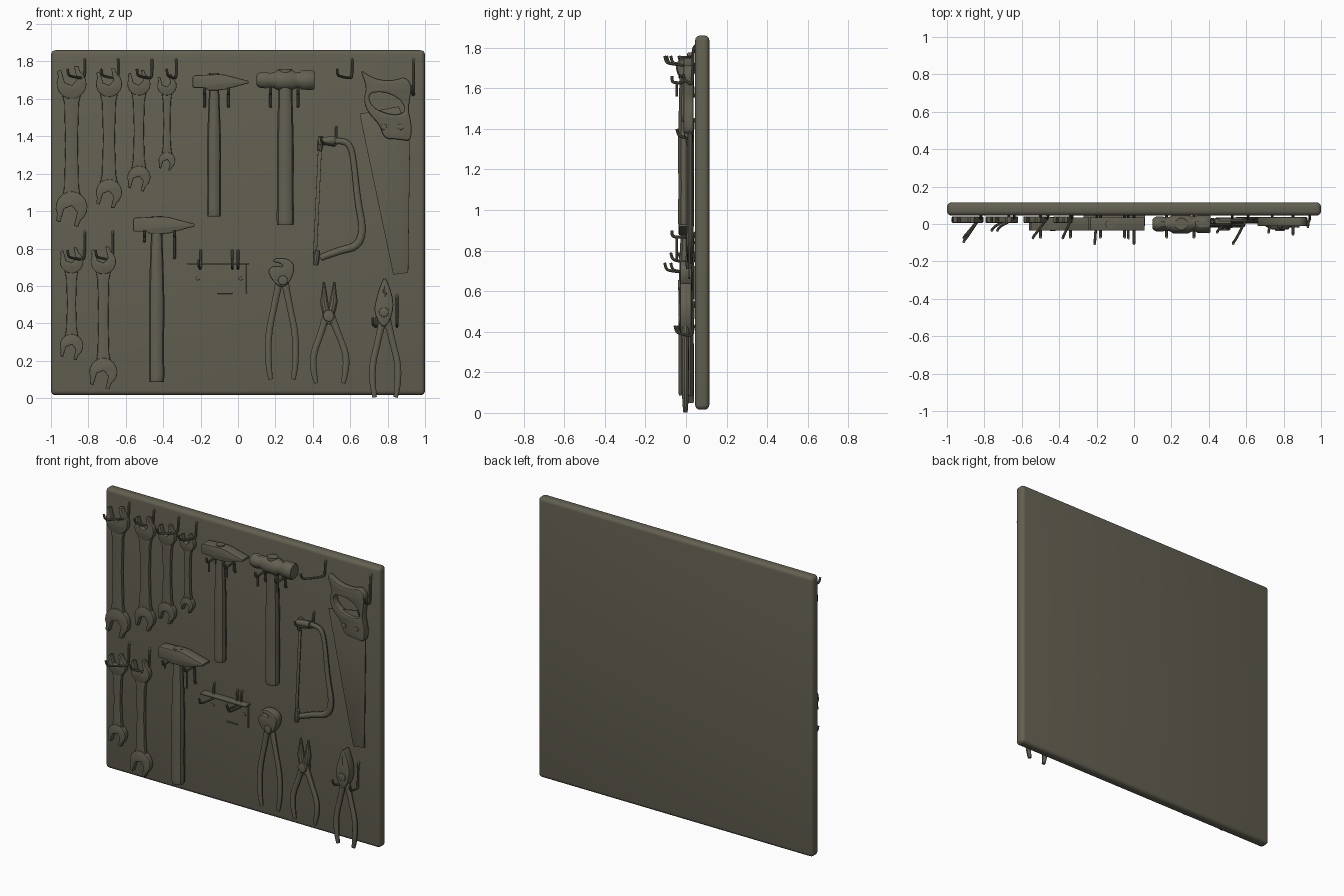
import bpy, bmesh
from math import cos, sin, radians, pi
from mathutils import Matrix, Vector

if "Cube" in bpy.data.objects:
    bpy.data.objects.remove(bpy.data.objects["Cube"], do_unlink=True)

UNIT = 0.01  # helper coordinates are written in hundredths

paint = bpy.data.materials.new("olive_grey")
paint.use_nodes = True
paint.diffuse_color = (0.125, 0.117, 0.083, 1)
paint.node_tree.nodes["Principled BSDF"].inputs["Base Color"].default_value = paint.diffuse_color
parts = []


def finish(name, bm):
    """Weld the mesh, colour it and link it to the scene."""
    bmesh.ops.remove_doubles(bm, verts=bm.verts, dist=0.0001)
    bmesh.ops.recalc_face_normals(bm, faces=bm.faces)
    mesh = bpy.data.meshes.new(name)
    bm.to_mesh(mesh)
    bm.free()
    mesh.materials.append(paint)
    part = bpy.data.objects.new(name, mesh)
    bpy.context.collection.objects.link(part)
    parts.append(part)


def solidify_curve(name, curve, matrix):
    """Turn a temporary curve into a mesh part."""
    temp = bpy.data.objects.new("temp_curve", curve)
    bpy.context.collection.objects.link(temp)
    graph = bpy.context.evaluated_depsgraph_get()
    mesh = bpy.data.meshes.new_from_object(temp.evaluated_get(graph))
    bm = bmesh.new()
    bm.from_mesh(mesh)
    bm.transform(matrix)
    bpy.data.objects.remove(temp, do_unlink=True)
    bpy.data.meshes.remove(mesh)
    finish(name, bm)


def add_spline(curve, points, radii, smooth, closed):
    spline = curve.splines.new("NURBS" if smooth else "POLY")
    spline.points.add(len(points) - 1)
    for target, point, radius in zip(spline.points, points, radii):
        target.co = (*(Vector(point) * UNIT), 1)
        target.radius = radius * UNIT
    spline.use_cyclic_u = closed
    if smooth:
        spline.order_u = 3
        spline.use_endpoint_u = not closed
        spline.resolution_u = 5


def plate(name, loops, back, front, edge=0.5, smooth=False):
    """Flat part cut from x-z outlines; further loops are holes."""
    curve = bpy.data.curves.new(name, "CURVE")
    curve.dimensions = "2D"
    curve.fill_mode = "BOTH"
    curve.bevel_depth = edge * UNIT
    curve.bevel_resolution = 1
    curve.offset = -edge * UNIT
    curve.extrude = ((back - front) / 2 - edge) * UNIT
    for loop in loops:
        ones = [1 / UNIT] * len(loop)
        add_spline(curve, [(x, z, 0) for x, z in loop], ones, smooth, True)
    move = Matrix.Translation((0, (back + front) / 2 * UNIT, 0))
    solidify_curve(name, curve, move @ Matrix.Rotation(pi / 2, 4, "X"))


def tube(name, points, radii, smooth=True, depth=1, y=0):
    """Round bar through x-y-z points; depth flattens it front to back."""
    if not isinstance(radii, (list, tuple)):
        radii = [radii] * len(points)
    curve = bpy.data.curves.new(name, "CURVE")
    curve.dimensions = "3D"
    curve.bevel_depth = 1
    curve.bevel_resolution = 3
    curve.use_fill_caps = True
    add_spline(curve, points, radii, smooth, False)
    flatten = Matrix.Translation((0, y * UNIT, 0)) @ Matrix.Diagonal((1, depth, 1, 1))
    solidify_curve(name, curve, flatten)


def limb(name, points, radii, depth=1, y=0):
    """Bar that stays parallel to the board."""
    tube(name, [(x, 0, z) for x, z in points], radii, True, depth, y)


def disc(x, z, rx, rz):
    return [(x + rx * cos(a * pi / 8), z + rz * sin(a * pi / 8)) for a in range(16)]


def jaw_head(x, z, r, angle):
    """Open wrench head: a round outline with a notch facing the angle."""
    shape = [(1.05, 0.72)]
    shape += [(cos(radians(a)), sin(radians(a))) for a in range(50, 311, 20)]
    shape += [(1.05, -0.72), (1.1, -0.45), (0.2, -0.42), (-0.1, 0), (0.2, 0.42), (1.1, 0.45)]
    c, s = cos(radians(angle)), sin(radians(angle))
    return [(x + r * (u * c - v * s), z + r * (u * s + v * c)) for u, v in shape]


# Board with rounded edges
bm = bmesh.new()
bmesh.ops.create_cube(bm, size=1)
bm.transform(Matrix.Translation((0, 0.08, 0.938)) @ Matrix.Diagonal((2, 0.07, 1.844, 1)))
bmesh.ops.bevel(bm, geom=bm.edges[:], offset=0.024, segments=4, profile=0.5, affect="EDGES")
finish("board", bm)

# Wrenches: x, top and bottom head heights, head radii, shaft half width
wrenches = [(-89, 168, 102, 8, 8.5, 3.9), (-69, 168, 110, 7, 7, 3.7),
            (-53, 168, 118, 6.2, 6.2, 3.1), (-38, 167, 127, 5.2, 4.5, 2.1),
            (-89, 73, 28, 6.3, 6.3, 2.8), (-72, 73, 14, 6.8, 7.5, 3.1)]
for x, top, low, big, small, w in wrenches:
    plate("wrench_top_jaw", [jaw_head(x, top, big, 104)], 4, 0.6)
    plate("wrench_bottom_jaw", [jaw_head(x, low, small, 255)], 4, 0.6)
    a, b = top - big * 0.55, low + small * 0.55
    side = [(1.35, a), (1, a - 6), (0.85, (a + b) / 2), (1, b + 6), (1.35, b)]
    outline = [(x + w * k, z) for k, z in side] + [(x - w * k, z) for k, z in reversed(side)]
    plate("wrench_shaft", [outline], 3.6, 1, 0.6)


# Wedge hammers
def wedge_hammer(x, z, s, length):
    head = [(-11.5, 2.6), (-10.5, 3.6), (3, 4.2), (6, 3.9), (18.5, 0.6), (18.5, -0.6),
            (6, -4), (2, -4.4), (-3, -4.4), (-5, -3.2), (-10.5, -3.2), (-11.5, -2.6)]
    plate("hammer_head", [[(x + u * s, z + v * s) for u, v in head]], 3.6, -3.6, 0.6)
    drop = [4.8, -6, -14, -length / 2, -length * 0.8, -length, -length]
    limb("hammer_handle", [(x, z + d) for d in drop],
         [2.6 * s, 2.7 * s, 3.1 * s, 3.9 * s, 3.5 * s, 3.9 * s, 3.3 * s], 0.95)


wedge_hammer(-12.8, 169, 1, 72)
wedge_hammer(-43.5, 92.5, 1.1, 84)

# Ball hammer
tube("ball_hammer_head", [(x, 0, 170) for x in (10, 10.5, 12, 15, 16.5, 19, 21, 29, 31, 33, 34, 40, 41)],
     [2.8, 3.6, 4.4, 4.6, 4, 4.3, 5.6, 5.6, 4.5, 4.5, 5.3, 5.5, 4.8], False, 0.9)
limb("ball_hammer_handle", [(25.3, z) for z in (176, 164, 155, 130, 110, 93, 92.5)],
     [3.6, 3.8, 4, 4.7, 4.3, 4.8, 4.3], 0.9)

# Hacksaw: frame, blade and end fittings
limb("hacksaw_frame", [(44, 137), (54, 138), (60, 136), (62, 126), (64, 105), (67, 90),
                       (64, 81), (54, 79), (44, 75)],
     [1.6, 1.7, 1.7, 1.6, 1.8, 2, 2.2, 2, 1.8], 0.8, 2)
plate("hacksaw_blade", [[(43, 138), (45, 138), (42, 73), (40, 73)]], 2.3, 1.8, 0.1)
for x, z in ((44, 136), (42, 75)):
    limb("hacksaw_fitting", [(x + 0.5, z + 4), (x, z), (x - 0.5, z - 4)], [1.4, 2.2, 1.4], 1, 1.5)
limb("hacksaw_pin", [(43, 137), (52, 138)], 2.3, 0.9, 1)

# Hand saw: blade, grip with a finger hole, and bolts
plate("saw_blade", [[(65, 152), (83, 66), (91, 67), (92, 140), (86, 156)]], 2, 1.2, 0.1)
grip = [(65, 176), (69, 173), (76, 170), (84, 170), (89, 172), (93, 168), (92, 160),
        (91, 154), (93, 146), (92.5, 137), (86, 138.5), (78, 138.5), (76, 146),
        (69, 153), (67, 160), (69, 166)]
hole = [(69, 163), (78, 164), (87, 160), (90, 153), (83, 151), (72, 155)]
plate("saw_grip", [grip, hole], 3.7, -1.2, 0.8, True)
for x in (78, 87):
    plate("saw_bolt", [disc(x, 145, 1.6, 1.6)], 3, -1.8, 0.3)


# Pliers and pincers: two crossing handles joined by a pivot
def handles(name, x, top, low, spread, lean=0):
    for side in (-1, 1):
        tall = top - low
        limb(name, [(x + side, top + 3), (x + side * spread * 0.55 + lean, top - tall * 0.25),
                    (x + side * spread + lean, top - tall * 0.55),
                    (x + side * spread * 0.95 + lean, low + 5),
                    (x + side * spread * 0.8 + lean, low)], [2.2, 1.7, 1.9, 1.8, 1.2], 0.9, -0.3)


handles("pincer_handle", 23.5, 62, 10, 7.5)
pincer_jaws = [(18, 73), (20, 75), (26, 75), (30, 72), (30, 67), (27, 61), (23, 59),
               (19, 62), (16, 67), (17, 70), (21, 71), (24, 70), (23, 72)]
plate("pincer_jaws", [pincer_jaws], 3, -3, 0.8, True)
plate("pincer_pivot", [disc(24, 63, 2.6, 2.6)], 3, -4, 0.4)

handles("needle_plier_handle", 48.5, 42, 8, 9, 0.5)
for side in (-1, 1):
    limb("needle_plier_jaw", [(48.7 + side * 2.8, 62), (48.7 + side * 2.6, 56),
                              (48.5 + side * 2.5, 49), (48.5 - side, 40)], [0.6, 1.6, 2.6, 2.2], 1, -0.2)
plate("needle_plier_pivot", [disc(48.5, 44, 3, 3.2)], 2.6, -3.4, 0.6)

handles("flat_plier_handle", 78.5, 40, 0.4, 7, 0.2)
plier_jaws = [(78, 66), (81, 60), (83.5, 51), (82, 43), (79, 38), (76, 39), (72.5, 46), (74, 54)]
plate("flat_plier_jaws", [plier_jaws], 2.8, -3, 0.8, True)
limb("flat_plier_slot", [(78, 64), (78.5, 58), (78.5, 54)], [0.5, 1.6, 1.2], 1, -2)
plate("flat_plier_pivot", [disc(78, 46, 2.6, 2.6)], 2, -3.8, 0.5)


# Wire hooks that come off the board and curl up at the tip
def hook(x, z, lean, reach, drop=9):
    y = -reach
    low = z - drop
    tube("hook", [(x, 4.8, z), (x, 3.4, z - 0.5), (x, 3.4, low), (x + lean * 0.15, 2, low - 1),
                  (x + lean * 0.8, y + 2, low), (x + lean, y, low + 1), (x + lean, y - 0.5, low + 4)], 0.7)


for x, z, lean, reach in [(-82, 181, -9, 9), (-64, 181, -9, 3), (-46, 181, -8, 7), (-33, 181, -5, 7),
                          (61, 181, -8, 10), (52.5, 145, -8, 4), (-20, 79, -1, 10), (0, 79, 0, 10),
                          (-3, 79, 0, 7)]:
    hook(x, z, lean, reach)
hook(94, 181, -1, 1, 18)
hook(-67, 89, -9, 3, 14)
hook(-82, 89, -9, 7, 14)
hook(85, 55, 0, 5, 16)
hook(74, 43, -2, 4, 4)


# Paired pegs under the hammer heads
def peg(x, z, drop):
    tube("hammer_peg", [(x, 4.8, z - drop), (x, 3.4, z - drop), (x, 3.4, z - 1), (x, 2, z),
                        (x, -6, z - 0.5), (x, -7, z + 1), (x, -7, z + 3)], 0.8)
    tube("hammer_peg_tip", [(x, -4.5, z), (x, -4.5, z - drop)], 0.7)


for x, z, drop in [(-18, 163, 7), (-5, 163, 7), (17.5, 163, 7), (32, 163, 7), (-34, 87, 12), (-50, 87, 3)]:
    peg(x, z, drop)

# Small rack
plate("rack_bar", [[(-27, 71.5), (6, 71.5), (6, 72.3), (-27, 72.3)]], 4.8, -1, 0.2)
plate("rack_side", [[(4.4, 56), (5, 56), (5, 72), (4.4, 72)]], 4.8, 3.6, 0.1)
plate("rack_lip", [[(-11, 55.8), (-3, 55.8), (-3, 56.4), (-11, 56.4)]], 4.8, 3.6, 0.1)
for x in (-21.5, 1.5):
    plate("rack_screw", [disc(x, 64, 1.2, 1)], 4.8, 4, 0.2)

# Smooth shading with sharp edges kept
for part in parts:
    part.select_set(True)
bpy.context.view_layer.objects.active = parts[0]
bpy.ops.object.shade_smooth_by_angle(angle=radians(35))
